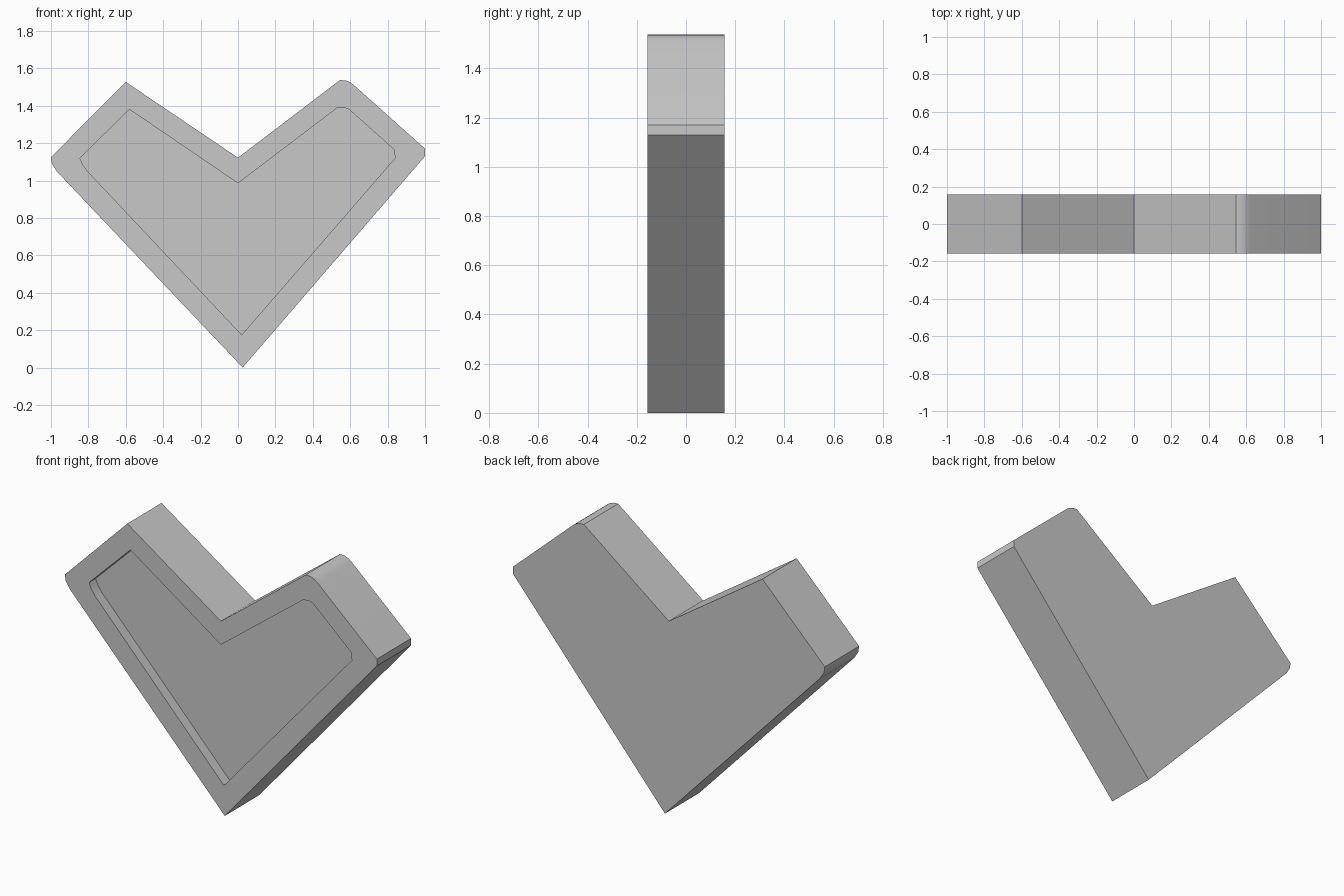
import bpy, bmesh
from math import radians

cube = bpy.data.objects.get("Cube")
if cube:
    bpy.data.objects.remove(cube, do_unlink=True)

grey = bpy.data.materials.new("light_grey")
grey.use_nodes = True
colour = (0.58, 0.58, 0.58, 1)
grey.diffuse_color = colour
grey.node_tree.nodes["Principled BSDF"].inputs["Base Color"].default_value = colour

HALF = 0.157    # half the plate thickness
RECESS = 0.06   # depth of the front panel

# Heart outline and the rim line that follows it, as (x, z)
outline = [(0.025, 0), (1, 1.13), (1, 1.17), (0.62, 1.51), (0.6, 1.525),
           (0.575, 1.535), (0.545, 1.537), (0, 1.122), (-0.6, 1.527),
           (-1, 1.125), (-0.995, 1.09), (-0.97, 1.05)]
rim = [(0.02, 0.175), (0.84, 1.12), (0.835, 1.165), (0.605, 1.37), (0.59, 1.382),
       (0.565, 1.39), (0.53, 1.388), (0, 0.985), (-0.58, 1.38),
       (-0.845, 1.12), (-0.83, 1.085), (-0.805, 1.05)]

# Heart plate: back, sides, front rim, recess walls and recessed panel
bm = bmesh.new()


def ring(points, y):
    return [bm.verts.new((x, y, z)) for x, z in points]


rings = [ring(outline, HALF), ring(outline, -HALF),
         ring(rim, -HALF), ring(rim, -HALF + RECESS)]
n = len(outline)
for a, b in zip(rings, rings[1:]):
    for i in range(n):
        j = (i + 1) % n
        bm.faces.new((a[i], a[j], b[j], b[i]))
bm.faces.new(rings[0])
bm.faces.new(rings[-1])
bmesh.ops.recalc_face_normals(bm, faces=bm.faces)

mesh = bpy.data.meshes.new("heart_plate")
bm.to_mesh(mesh)
bm.free()
mesh.materials.append(grey)
heart = bpy.data.objects.new("heart_plate", mesh)
bpy.context.collection.objects.link(heart)

# Smooth the rounded corners only
bpy.ops.object.select_all(action="DESELECT")
heart.select_set(True)
bpy.context.view_layer.objects.active = heart
bpy.ops.object.shade_smooth_by_angle(angle=radians(30))
